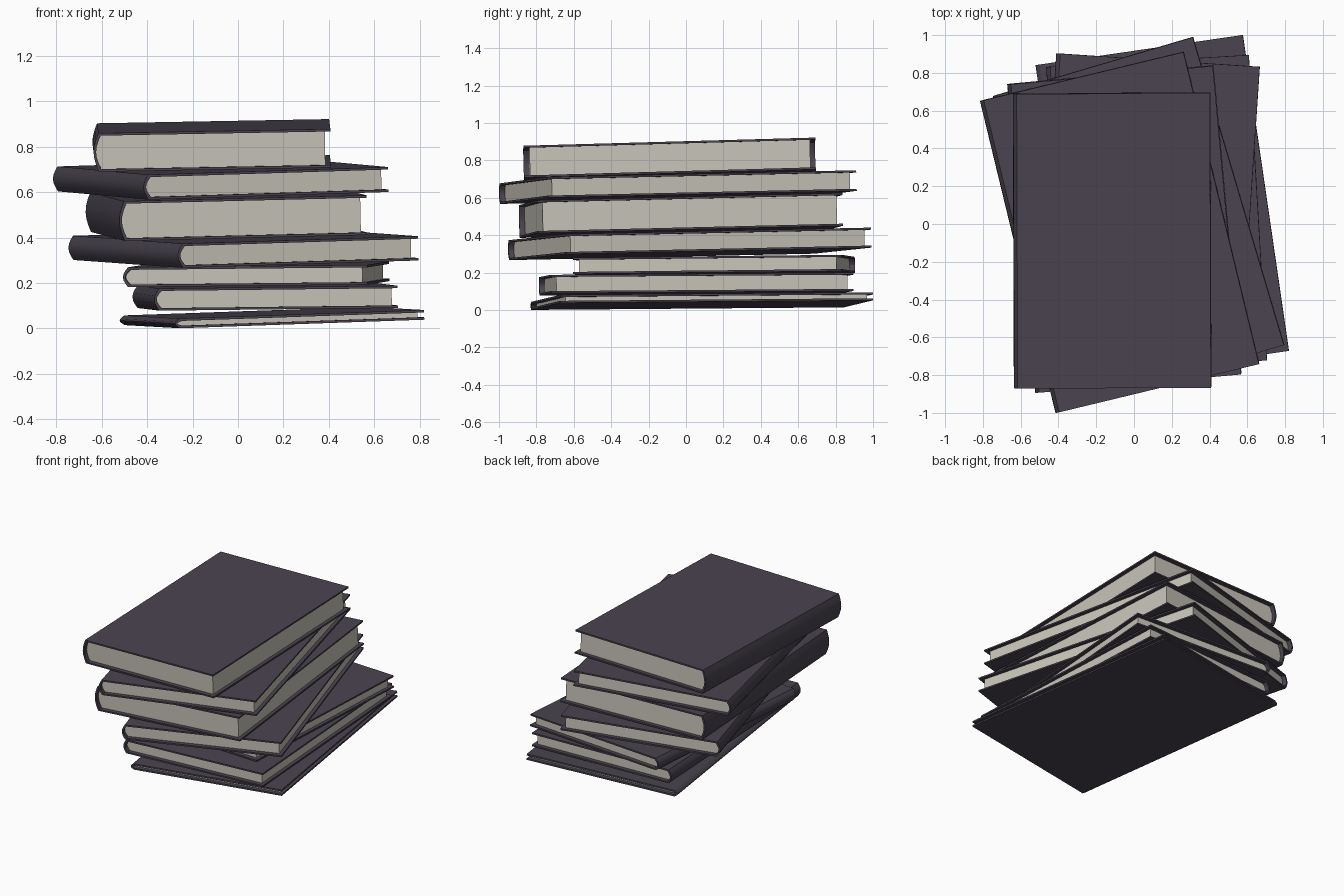
import bpy, bmesh, math
from mathutils import Matrix

if "Cube" in bpy.data.objects:
    bpy.data.objects.remove(bpy.data.objects["Cube"])


def material(name, rgb):
    m = bpy.data.materials.new(name)
    m.diffuse_color = (*rgb, 1)
    m.use_nodes = True
    m.node_tree.nodes["Principled BSDF"].inputs["Base Color"].default_value = m.diffuse_color
    return m


COVER = material("dark plum cover", (0.068, 0.057, 0.078))
PAGES = material("warm grey paper", (0.57, 0.55, 0.48))

BOARD, BULGE, FORE, END = 0.011, 0.022, 0.025, 0.03


def arc(x, z0, z1, bulge, n=6):
    """Rounded spine line from z0 to z1, swelling towards -x."""
    return [(x - bulge * math.sin(math.pi * i / n), z0 + (z1 - z0) * i / n)
            for i in range(n + 1)]


def extrude(name, profile, length, mat, matrix):
    """Extrude an x/z profile along y."""
    bm = bmesh.new()
    face = bm.faces.new([bm.verts.new((x, -length / 2, z)) for x, z in profile])
    res = bmesh.ops.extrude_face_region(bm, geom=[face])
    moved = [v for v in res["geom"] if isinstance(v, bmesh.types.BMVert)]
    bmesh.ops.translate(bm, verts=moved, vec=(0, length, 0))
    bmesh.ops.recalc_face_normals(bm, faces=bm.faces)
    me = bpy.data.meshes.new(name)
    bm.to_mesh(me)
    bm.free()
    me.materials.append(mat)
    ob = bpy.data.objects.new(name, me)
    bpy.context.collection.objects.link(ob)
    ob.matrix_world = matrix
    bpy.ops.object.select_all(action='DESELECT')
    ob.select_set(True)
    bpy.context.view_layer.objects.active = ob
    bpy.ops.object.shade_smooth_by_angle(angle=math.radians(30))


def book(i, x, y, z, w, length, t, turn, a, b):
    """Book with its bottom centre at x, y, z; a and b are slopes along x and y."""
    m = (Matrix.Translation((x, y, z)) @ Matrix.Rotation(b, 4, 'X')
         @ Matrix.Rotation(-a, 4, 'Y') @ Matrix.Rotation(math.radians(turn), 4, 'Z'))
    h, s = w / 2, -w / 2 + BULGE
    # boards and rounded spine in one C-shaped profile
    cover = ([(h, 0)] + arc(s, 0, t, BULGE) + [(h, t), (h, t - BOARD)]
             + arc(s + BOARD, t - BOARD, BOARD, BULGE) + [(h, BOARD)])
    extrude(f"book_{i}_cover", cover, length, COVER, m)
    # page block, rounded to follow the spine
    pages = arc(s + BOARD, BOARD, t - BOARD, BULGE) + [(h - FORE, t - BOARD), (h - FORE, BOARD)]
    extrude(f"book_{i}_pages", pages, length - 2 * END, PAGES, m)


# x, y, z, width, length, thickness, turn, slope x, slope y (bottom to top)
BOOKS = [
    (0.150, 0.085, 0.026, 1.11, 1.69, 0.043, 8.3, 0.033, 0.013),
    (0.120, 0.055, 0.090, 1.075, 1.62, 0.098, 3.4, 0.011, 0.008),
    (0.080, 0.150, 0.195, 1.08, 1.44, 0.087, -3.8, 0.011, 0.010),
    (0.025, 0.020, 0.300, 1.105, 1.70, 0.107, 16.5, 0.023, 0.028),
    (-0.050, -0.025, 0.418, 1.095, 1.64, 0.175, 5.2, 0.022, 0.026),
    (-0.075, -0.043, 0.602, 1.11, 1.70, 0.110, 13.6, 0.025, 0.028),
    (-0.115, -0.085, 0.721, 1.045, 1.56, 0.170, 0.2, 0.018, 0.028),
]
for i, spec in enumerate(BOOKS, 1):
    book(i, *spec)
